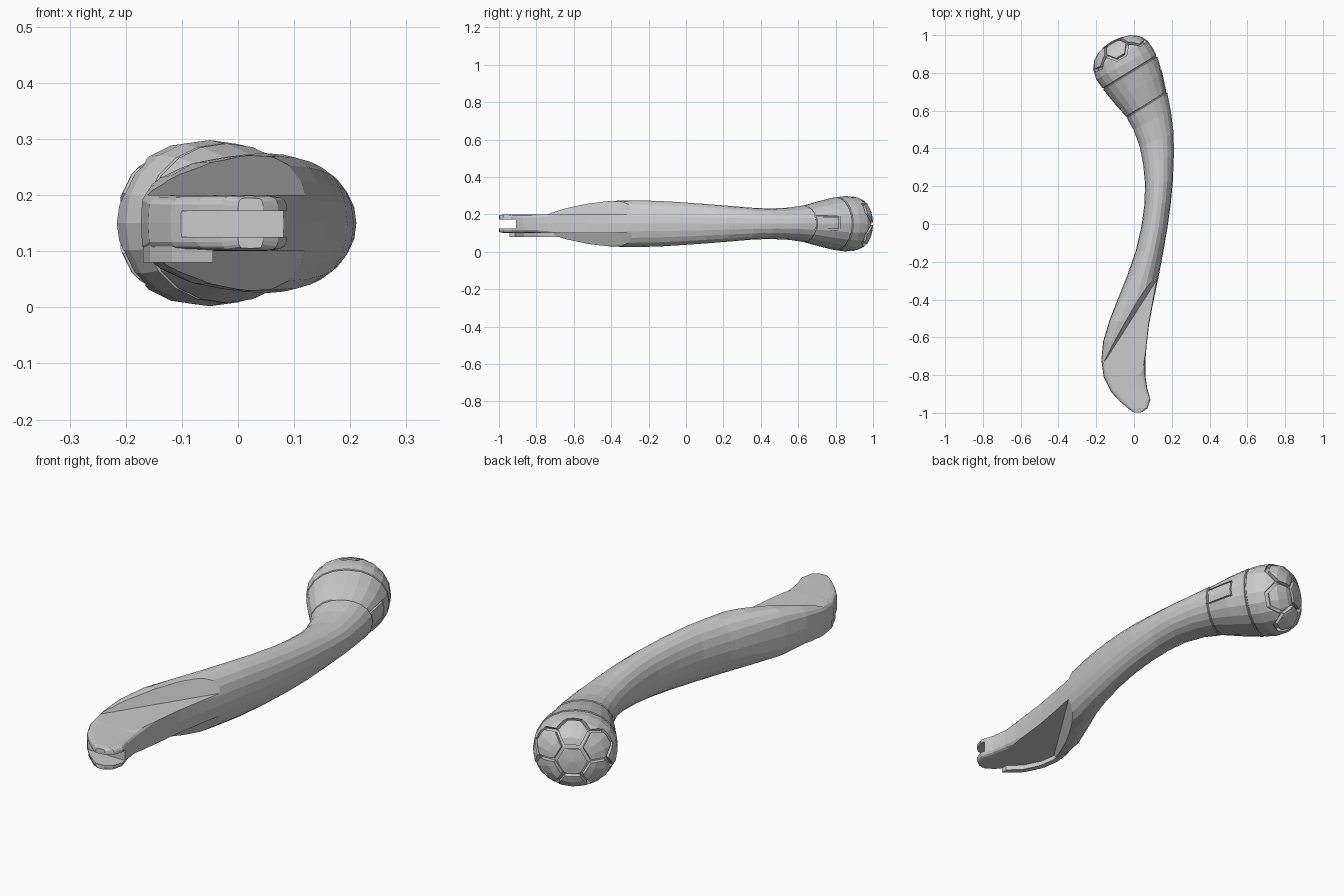
import bpy, bmesh, math
from mathutils import Vector
from mathutils.bvhtree import BVHTree

if "Cube" in bpy.data.objects:
    bpy.data.objects.remove(bpy.data.objects["Cube"])

SIDES, ZC = 20, 0.15


def new_object(name, bm):
    bmesh.ops.recalc_face_normals(bm, faces=bm.faces)
    me = bpy.data.meshes.new(name)
    bm.to_mesh(me)
    bm.free()
    ob = bpy.data.objects.new(name, me)
    bpy.context.collection.objects.link(ob)
    return ob


def hull(bm, pts):
    verts = [bm.verts.new(p) for p in pts]
    bmesh.ops.convex_hull(bm, input=verts)


# Cross-sections: left x, left y, right x, right y, half height
GRIP = [
    (0.000, -0.999, 0.045, -0.996, 0.045),
    (-0.030, -0.978, 0.072, -0.975, 0.049),
    (-0.075, -0.940, 0.088, -0.930, 0.049),
    (-0.120, -0.890, 0.070, -0.870, 0.049),
    (-0.160, -0.810, 0.060, -0.800, 0.050),
    (-0.173, -0.720, 0.060, -0.730, 0.063),
    (-0.163, -0.620, 0.067, -0.640, 0.088),
    (-0.130, -0.510, 0.080, -0.530, 0.110),
    (-0.083, -0.390, 0.103, -0.410, 0.122),
    (-0.035, -0.270, 0.128, -0.290, 0.125),
    (0.010, -0.140, 0.153, -0.160, 0.122),
    (0.040, -0.010, 0.177, -0.020, 0.114),
    (0.056, 0.110, 0.195, 0.110, 0.105),
    (0.058, 0.220, 0.206, 0.230, 0.096),
    (0.048, 0.320, 0.211, 0.360, 0.086),
    (0.030, 0.410, 0.210, 0.480, 0.081),
    (-0.003, 0.500, 0.195, 0.600, 0.086),
]
KNOB = [
    (-0.040, 0.565, 0.173, 0.700, 0.098, 1),
    (-0.105, 0.640, 0.150, 0.800, 0.122, 0),
    (-0.165, 0.715, 0.120, 0.890, 0.142, 1),
    (-0.200, 0.765, 0.100, 0.930, 0.148, 0),
    (-0.216, 0.820, 0.070, 0.972, 0.145, 0),
    (-0.212, 0.865, 0.030, 0.996, 0.130, 0),
    (-0.190, 0.905, -0.020, 1.000, 0.100, 0),
    (-0.160, 0.938, -0.070, 0.988, 0.055, 0),
]

# Body: sections lofted front to back, with recessed seams around the knob
sections = []
for lx, ly, rx, ry, h, *seam in [s + (0,) for s in GRIP] + KNOB:
    a, b = Vector((lx, ly, ZC)), Vector((rx, ry, ZC))
    mid, half = (a + b) / 2, (b - a) / 2
    along = Vector((-half.y, half.x, 0)).normalized()
    if seam[0]:
        for off, k in ((-.005, 1), (-.002, .965), (.002, .965), (.005, 1)):
            sections.append((mid + along * off, half * k, h * k))
    else:
        sections.append((mid, half, h))

bm = bmesh.new()
rings = []
for mid, half, h in sections:
    n = 2.1 + 4 * min(1, max(0, (-0.35 - mid.y) / 0.45))
    ring = []
    for i in range(SIDES):
        t = math.tau * (i + 0.5) / SIDES if mid.y < -2 else math.tau * i / SIDES
        c, s = math.cos(t), math.sin(t)
        c = math.copysign(abs(c) ** (2 / n), c)
        s = math.copysign(abs(s) ** (2 / n), s)
        ring.append(bm.verts.new(mid + half * c + Vector((0, 0, h * s))))
    rings.append(ring)
for r0, r1 in zip(rings, rings[1:]):
    for i in range(SIDES):
        j = (i + 1) % SIDES
        bm.faces.new((r0[i], r0[j], r1[j], r1[i]))
bm.faces.new(rings[0])
tip = bm.verts.new((-0.118, 0.968, ZC))
for i in range(SIDES):
    bm.faces.new((rings[-1][i], rings[-1][(i + 1) % SIDES], tip))
bmesh.ops.recalc_face_normals(bm, faces=bm.faces)
tree = BVHTree.FromBMesh(bm)
body = new_object("lever_body", bm)

# Cutters: flats above and below the blade with sloped walls, and the end slot
cut = bmesh.new()
for sign in (1, -1):
    pts = []
    for z, shift in ((0.05, 0), (0.16, 0.075)):
        for x, y in ((-.3, -.955 + shift), (.163, -.23 + shift),
                     (.4, -.23 + shift), (.4, -1.2), (-.3, -1.2)):
            pts.append((x, y, ZC + sign * z))
    hull(cut, pts)
hull(cut, [(x, y, z) for x in (-.5, .5) for y in (-1.2, -.91) for z in (.125, .172)])

# Cutters: honeycomb grooves wrapped over the knob end
centre = Vector((-0.035, 0.825, ZC))
axis = Vector((-0.5, 0.866, 0))
u, v = Vector((0.866, 0.5, 0)), Vector((0, 0, 1))


def on_knob(p):
    r = p.length
    q = p.normalized() if r else p
    d = axis * math.cos(r) + (u * q.x + v * q.y) * math.sin(r)
    hit = tree.ray_cast(centre, d)[0]
    return hit - d * 0.013, hit + d * 0.03


def polar(r, deg):
    return Vector((r * math.cos(math.radians(deg)), r * math.sin(math.radians(deg))))


R = 0.43
edges = {}
for c in [Vector((0, 0))] + [polar(R * math.sqrt(3), 30 + 60 * k) for k in range(6)]:
    for k in range(6):
        p, q = c + polar(R, 60 * k), c + polar(R, 60 * k + 60)
        m = (p + q) / 2
        edges[(round(m.x, 3) + 0.0, round(m.y, 3) + 0.0)] = (p, q)
for p, q in edges.values():
    d = (q - p).normalized()
    w = Vector((-d.y, d.x)) * 0.045
    p, q = p - d * 0.025, q + d * 0.025
    hull(cut, [pt for e in (p + w, p - w, q + w, q - w) for pt in on_knob(e)])

# Cutters: thin outline of the tab on the right side
for y0, y1, z0, z1 in ((.69, .823, .187, .193), (.69, .823, .117, .123),
                       (.817, .823, .117, .193)):
    pts = []
    for y in (y0, y1):
        for z in (z0, z1):
            hit = tree.ray_cast(Vector((1, y, z)), Vector((-1, 0, 0)))[0]
            pts += [hit - Vector((.008, 0, 0)), hit + Vector((.03, 0, 0))]
    hull(cut, pts)

cutter = new_object("groove_cutter", cut)
cutter.hide_render = True
mod = body.modifiers.new("cuts", 'BOOLEAN')
mod.operation, mod.solver, mod.object = 'DIFFERENCE', 'EXACT', cutter
mod.use_self = True
bpy.context.view_layer.objects.active = body
bpy.ops.object.modifier_apply(modifier=mod.name)
bpy.data.objects.remove(cutter)

# Rim: narrow lip hanging under the left edge of the blade
outer = [(-.135, -.56), (-.162, -.65), (-.169, -.72), (-.157, -.80), (-.118, -.88), (-.045, -.945)]
inner = [(-.125, -.58), (-.140, -.65), (-.145, -.72), (-.134, -.79), (-.098, -.865), (-.045, -.915)]
bm = bmesh.new()
face = bm.faces.new([bm.verts.new((x, y, 0.08)) for x, y in outer + inner[::-1]])
ext = bmesh.ops.extrude_face_region(bm, geom=[face], use_keep_orig=True)
for g in ext["geom"]:
    if isinstance(g, bmesh.types.BMVert):
        g.co.z = 0.115
new_object("blade_rim", bm)
